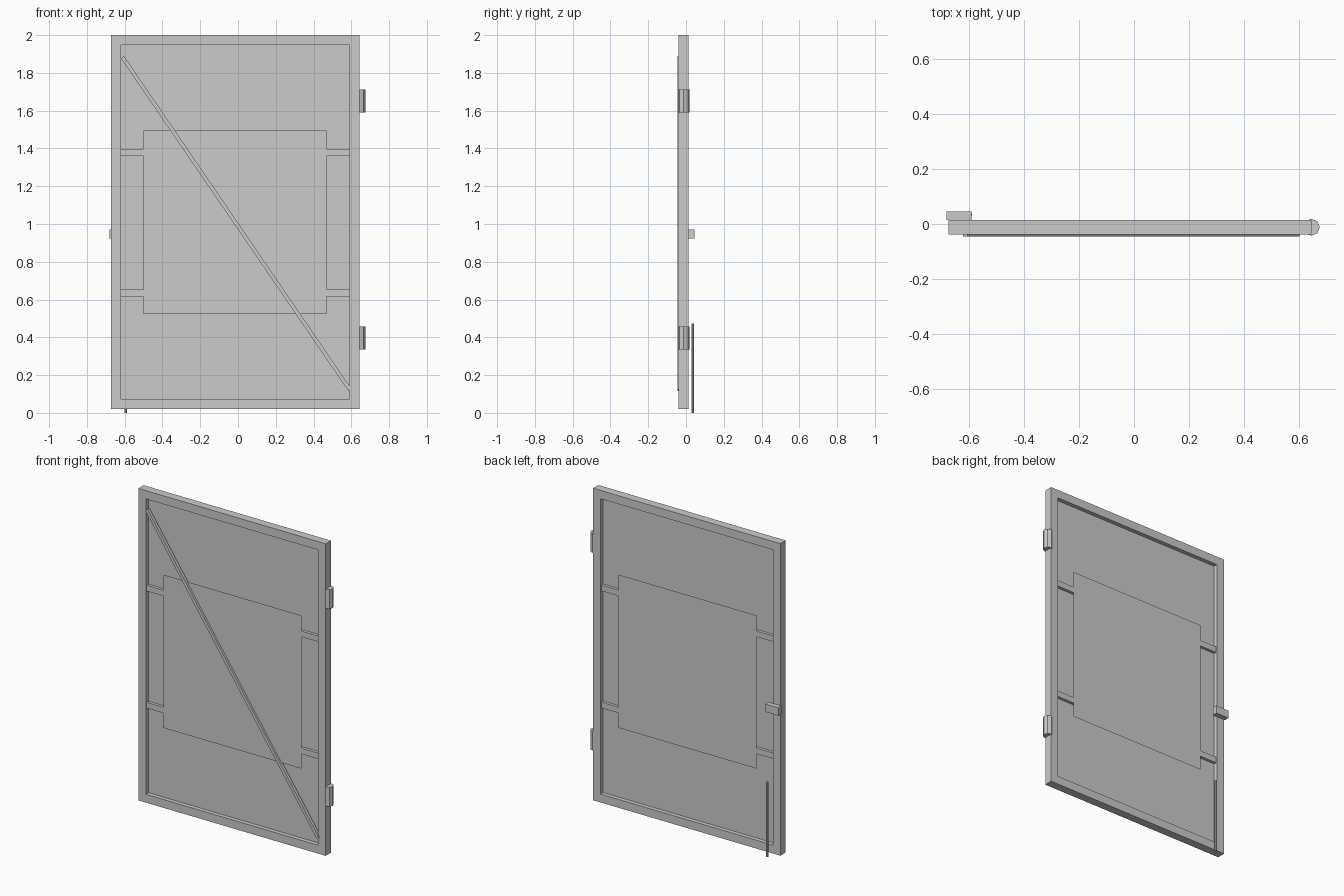
import bpy
import math

if "Cube" in bpy.data.objects:
    bpy.data.objects.remove(bpy.data.objects["Cube"])

YC = -0.012                      # mid-depth of the gate leaf
X0, X1, Z0, Z1 = -0.673, 0.643, 0.02, 2.0
W = 0.053                        # frame tube size


def box(name, x, y, z):
    """Box from (min, max) ranges."""
    bpy.ops.mesh.primitive_cube_add(size=1)
    ob = bpy.context.object
    ob.name = name
    ob.location = [(a + b) / 2 for a, b in (x, y, z)]
    ob.scale = [b - a for a, b in (x, y, z)]
    return ob


def post(name, x, y, r, z0, z1):
    """Upright eight-sided cylinder."""
    bpy.ops.mesh.primitive_cylinder_add(vertices=8, radius=r, depth=z1 - z0,
                                        location=(x, y, (z0 + z1) / 2))
    bpy.context.object.name = name


def sheet(name, x, y, z):
    """Flat vertical sheet without thickness."""
    me = bpy.data.meshes.new(name)
    me.from_pydata([(x[0], y, z[0]), (x[1], y, z[0]),
                    (x[1], y, z[1]), (x[0], y, z[1])], [], [(0, 1, 2, 3)])
    bpy.context.collection.objects.link(bpy.data.objects.new(name, me))


# Outer frame
depth = (YC - W / 2, YC + W / 2)
inner_x = (X0 + W, X1 - W)
box("frame_stile_left", (X0, X0 + W), depth, (Z0, Z1))
box("frame_stile_right", (X1 - W, X1), depth, (Z0, Z1))
box("frame_rail_bottom", inner_x, depth, (Z0, Z0 + W))
box("frame_rail_top", inner_x, depth, (Z1 - W, Z1))

# Cross bars
B = 0.0185
for name, z in (("lower", 0.635), ("upper", 1.378)):
    box("cross_bar_" + name, inner_x, (YC - B, YC + B), (z - B, z + B))

# Mesh infill in the middle of the frame
sheet("infill", inner_x, YC, (Z0 + W, Z1 - W))

# Sign plates on both faces of the cross bars
for name, s in (("front", -1), ("back", 1)):
    sheet("sign_plate_" + name, (-0.5, 0.468), YC + s * (B + 0.002), (0.524, 1.496))

# Diagonal brace on the front
ax, az, bx, bz = -0.612, 1.884, 0.592, 0.122
brace = box("diagonal_brace", (0, 0.02), (-0.046, -0.026),
            (0, math.hypot(bx - ax, bz - az)))
brace.location = ((ax + bx) / 2, -0.036, (az + bz) / 2)
brace.rotation_euler = (0, math.atan2(ax - bx, az - bz), 0)

# Hinges
for name, z in (("lower", 0.397), ("upper", 1.652)):
    post("hinge_" + name, X1, YC, 0.031, z - 0.061, z + 0.061)

# Latch and drop bolt on the back
box("latch", (-0.68, -0.589), (0.014, 0.046), (0.922, 0.972))
post("drop_bolt", -0.594, 0.035, 0.007, 0.0, 0.474)
